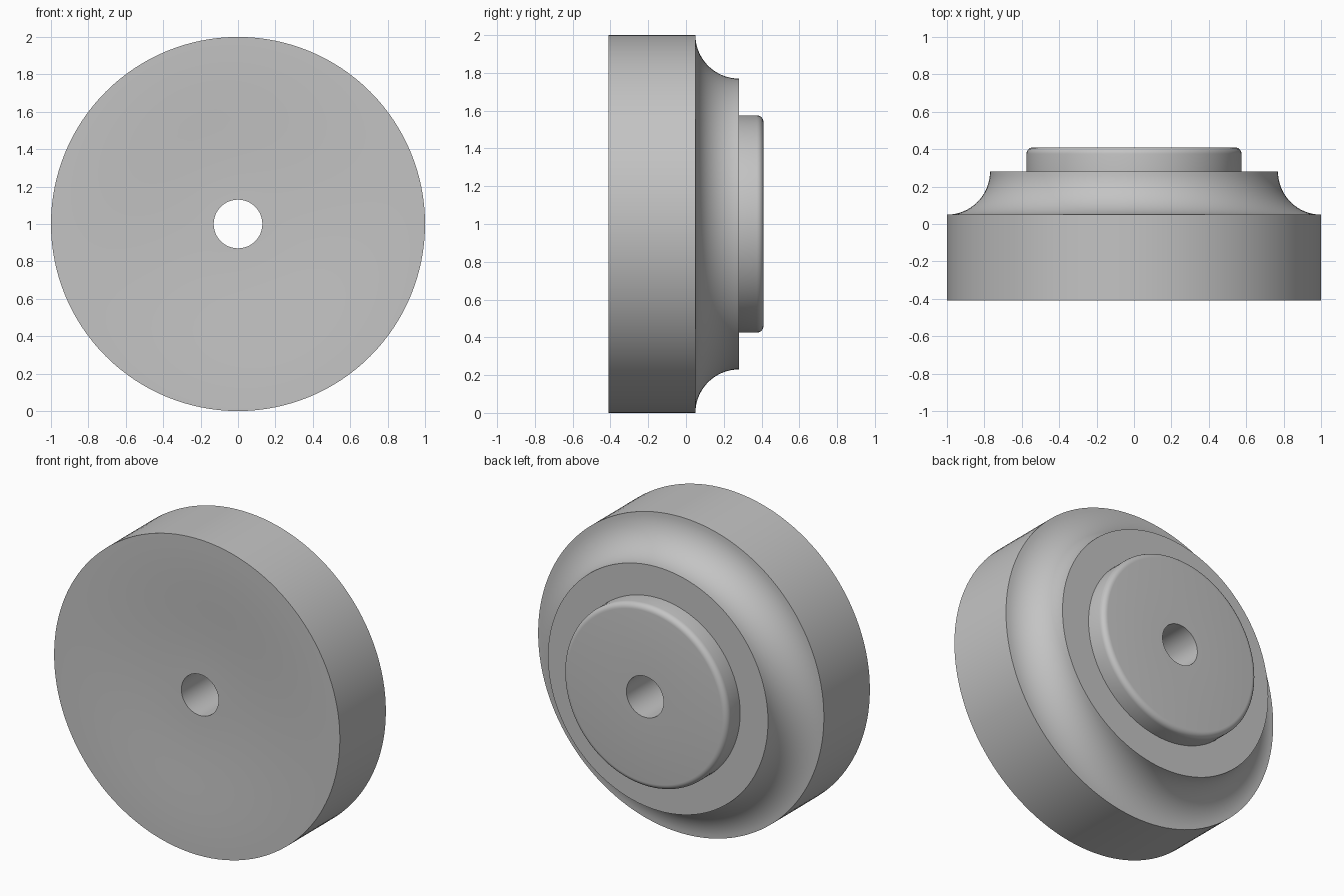
import bpy, bmesh
from math import sin, cos, pi, radians

cube = bpy.data.objects.get("Cube")
if cube:
    bpy.data.objects.remove(cube, do_unlink=True)

SEGMENTS = 128
HOLE, RIM, STEP, BOSS = 0.13, 1.0, 0.77, 0.575
FRONT, SHOULDER, LEDGE, BACK = -0.41, 0.05, 0.28, 0.41
DISH, FILLET = 0.03, 0.035

grey = bpy.data.materials.new("plain grey")
grey.use_nodes = True
colour = (0.55, 0.55, 0.55, 1)
grey.diffuse_color = colour
grey.node_tree.nodes["Principled BSDF"].inputs["Base Color"].default_value = colour


def arc(cr, cy, radius, start, end, steps):
    """Points (radius from axis, y) along a circular arc, angles in degrees."""
    angles = [radians(start + (end - start) * i / steps) for i in range(steps + 1)]
    return [(cr + radius * cos(a), cy + radius * sin(a)) for a in angles]


# Shallow dished front, from the hole out to the rim
profile = []
for i in range(17):
    t = i / 16
    profile.append((HOLE + (RIM - HOLE) * t,
                    FRONT + DISH * (1 + cos(pi * t)) / 2))
# Concave cove behind the straight rim
profile += arc(RIM, LEDGE, RIM - STEP, 270, 180, 16)
# Rounded boss on the back
profile.append((BOSS, LEDGE))
profile += arc(BOSS - FILLET, BACK - FILLET, FILLET, 0, 90, 6)
profile.append((HOLE, BACK))

# Spin the closed profile around the horizontal axis
bm = bmesh.new()
rings = []
for k in range(SEGMENTS):
    a = 2 * pi * k / SEGMENTS
    rings.append([bm.verts.new((r * cos(a), y, 1 + r * sin(a))) for r, y in profile])
n = len(profile)
for k in range(SEGMENTS):
    a, b = rings[k], rings[(k + 1) % SEGMENTS]
    for i in range(n):
        j = (i + 1) % n
        bm.faces.new((a[i], a[j], b[j], b[i]))
bmesh.ops.recalc_face_normals(bm, faces=bm.faces[:])

mesh = bpy.data.meshes.new("wheel_body")
bm.to_mesh(mesh)
bm.free()
mesh.materials.append(grey)
wheel = bpy.data.objects.new("wheel_body", mesh)
bpy.context.collection.objects.link(wheel)

bpy.ops.object.select_all(action="DESELECT")
wheel.select_set(True)
bpy.context.view_layer.objects.active = wheel
bpy.ops.object.shade_smooth_by_angle(angle=radians(30))
